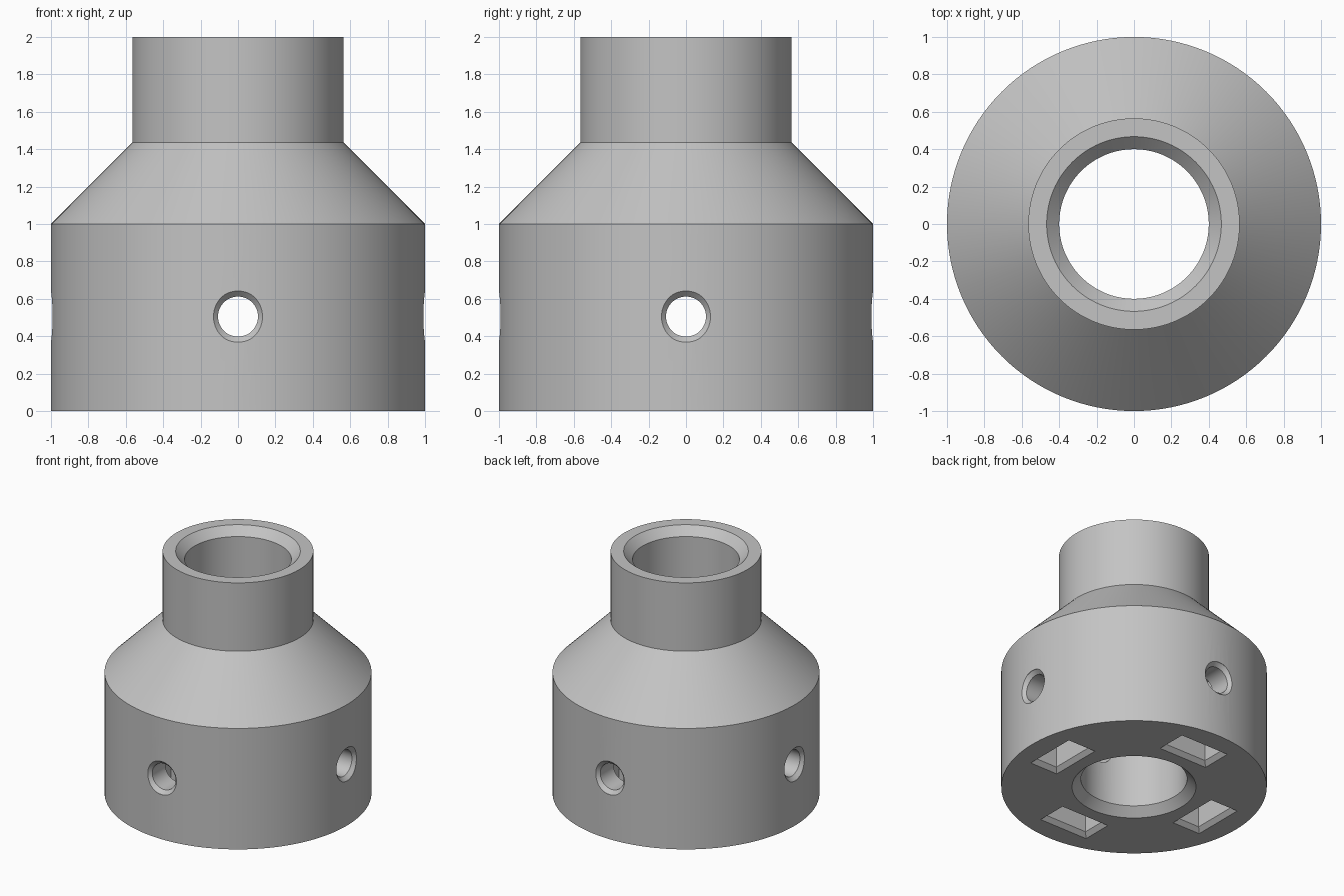
import bpy
import bmesh
from math import cos, sin, pi
from mathutils import Matrix

default = bpy.data.objects.get("Cube")
if default:
    bpy.data.objects.remove(default, do_unlink=True)

SIDES = 128
CHAMFER = 0.067
SMALL_CHAMFER = 0.033

grey = bpy.data.materials.new("plain_grey")
grey.use_nodes = True
grey.diffuse_color = (0.55, 0.55, 0.55, 1)
grey.node_tree.nodes["Principled BSDF"].inputs["Base Color"].default_value = grey.diffuse_color


def circle(radius, z, sides):
    return [(radius * cos(2 * pi * i / sides), radius * sin(2 * pi * i / sides), z)
            for i in range(sides)]


def rectangle(half_x, half_y, z):
    return [(half_x, half_y, z), (-half_x, half_y, z),
            (-half_x, -half_y, z), (half_x, -half_y, z)]


def add_loft(bm, rings, closed=False, matrix=Matrix()):
    """Join a stack of rings; either cap the ends or loop back to the start."""
    loops = [[bm.verts.new(matrix @ Matrix.Translation(p).translation) for p in ring]
             for ring in rings]
    pairs = list(zip(loops, loops[1:]))
    if closed:
        pairs.append((loops[-1], loops[0]))
    else:
        bm.faces.new(loops[0])
        bm.faces.new(loops[-1])
    for low, high in pairs:
        for i in range(len(low)):
            j = (i + 1) % len(low)
            bm.faces.new((low[i], low[j], high[j], high[i]))


def finish(name, bm):
    bmesh.ops.recalc_face_normals(bm, faces=bm.faces)
    mesh = bpy.data.meshes.new(name)
    bm.to_mesh(mesh)
    bm.free()
    mesh.materials.append(grey)
    obj = bpy.data.objects.new(name, mesh)
    bpy.context.collection.objects.link(obj)
    return obj


# Turned body: barrel, 45 degree shoulder, neck and chamfered through bore
BORE, NECK, SHOULDER = 0.4, 0.565, 1.435
profile = [(BORE + CHAMFER, 0), (1, 0), (1, 1), (NECK, SHOULDER), (NECK, 2),
           (BORE + CHAMFER, 2), (BORE, 2 - CHAMFER), (BORE, CHAMFER)]
bm = bmesh.new()
add_loft(bm, [circle(r, z, SIDES) for r, z in profile], closed=True)
body = finish("coupling_body", bm)

# Four radial screw holes with countersunk mouths
HOLE, HOLE_Z = 0.107, 0.505
MOUTH = HOLE + 0.03
hole_profile = [(HOLE, 0.3), (HOLE, 0.967), (MOUTH, 0.997), (MOUTH, 1.1)]
holes = bmesh.new()
# Four square-nut pockets opening through the base
NUT_X, NUT_Y, NUT_R, NUT_TOP = 0.095, 0.19, 0.7, 0.7
pocket_profile = [(SMALL_CHAMFER, -0.1), (SMALL_CHAMFER, 0), (0, SMALL_CHAMFER), (0, NUT_TOP)]
pockets = bmesh.new()
for k in range(4):
    turn = Matrix.Rotation(k * pi / 2, 4, 'Z')
    lay = turn @ Matrix.Translation((0, 0, HOLE_Z)) @ Matrix.Rotation(pi / 2, 4, 'Y')
    add_loft(holes, [circle(r, d, 48) for r, d in hole_profile], matrix=lay)
    add_loft(pockets, [rectangle(NUT_X + c, NUT_Y + c, z) for c, z in pocket_profile],
             matrix=turn @ Matrix.Translation((NUT_R, 0, 0)))

bpy.ops.object.select_all(action='DESELECT')
bpy.context.view_layer.objects.active = body
body.select_set(True)
for name, cutter_mesh in (("nut_pocket_cutter", pockets), ("screw_hole_cutter", holes)):
    cutter = finish(name, cutter_mesh)
    cutter.hide_render = True
    cut = body.modifiers.new(name, 'BOOLEAN')
    cut.operation = 'DIFFERENCE'
    cut.solver = 'EXACT'
    cut.object = cutter
    bpy.ops.object.modifier_apply(modifier=cut.name)
    bpy.data.objects.remove(cutter, do_unlink=True)

bpy.ops.object.shade_smooth_by_angle(angle=pi / 6)
